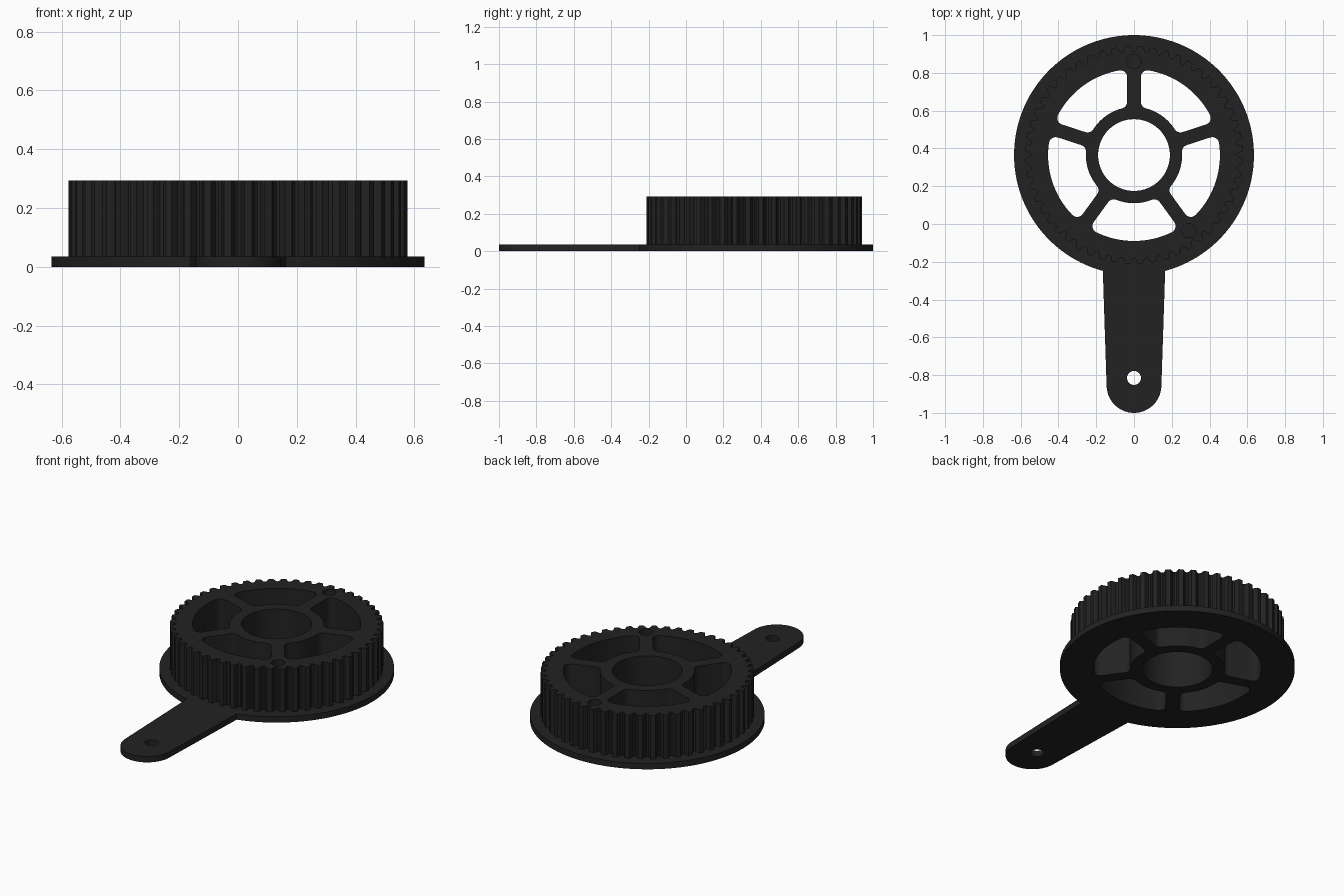
import bpy, bmesh
from math import sin, cos, asin, radians, pi

if "Cube" in bpy.data.objects:
    bpy.data.objects.remove(bpy.data.objects["Cube"])

CY = 0.365                      # wheel centre on y
R_FLANGE, R_TIP, R_ROOT = 0.635, 0.577, 0.545
R_RIM, R_HUB, R_BORE = 0.455, 0.255, 0.19
Z_FLANGE, Z_TOP = 0.035, 0.293
TEETH = 52

black = bpy.data.materials.new("black plastic")
black.diffuse_color = (0.016, 0.016, 0.016, 1)
black.use_nodes = True
black.node_tree.nodes["Principled BSDF"].inputs["Base Color"].default_value = black.diffuse_color


def arc(cx, cy, r, a0, a1, n):
    """Points on an arc, angles in degrees."""
    return [(cx + r * cos(radians(a0 + (a1 - a0) * i / n)),
             cy + r * sin(radians(a0 + (a1 - a0) * i / n))) for i in range(n + 1)]


def circle(cx, cy, r, n):
    return arc(cx, cy, r, 0, 360, n)[:-1]


def window(s, h=0.036, f=0.036):
    """Rounded opening between the spoke at angle s and the next one."""
    ro, ri = R_RIM - f, R_HUB + f
    a = asin((h + f) / ro) * 180 / pi
    b = asin((h + f) / ri) * 180 / pi

    def fillet(r, ang, a0, a1):
        t = radians(s + ang)
        return arc(r * cos(t), CY + r * sin(t), f, s + a0, s + a1, 6)
    return (fillet(ro, a, -90, a)
            + arc(0, CY, R_RIM, s + a, s + 72 - a, 16)[1:-1]
            + fillet(ro, 72 - a, 72 - a, 162)
            + fillet(ri, 72 - b, 162, 252 - b)
            + arc(0, CY, R_HUB, s + 72 - b, s + b, 10)[1:-1]
            + fillet(ri, b, 180 + b, 270))


def plate(name, loops, z0, z1):
    """Solid plate from an outline and its holes."""
    cu = bpy.data.curves.new(name, 'CURVE')
    cu.dimensions, cu.fill_mode, cu.extrude = '2D', 'BOTH', (z1 - z0) / 2
    for pts in loops:
        sp = cu.splines.new('POLY')
        sp.points.add(len(pts) - 1)
        for p, (x, y) in zip(sp.points, pts):
            p.co = (x, y, 0, 1)
        sp.use_cyclic_u = True
    tmp = bpy.data.objects.new(name + "_outline", cu)
    bpy.context.collection.objects.link(tmp)
    dg = bpy.context.evaluated_depsgraph_get()
    me = bpy.data.meshes.new_from_object(tmp.evaluated_get(dg))
    bpy.data.objects.remove(tmp)
    bm = bmesh.new()
    bm.from_mesh(me)
    bmesh.ops.remove_doubles(bm, verts=bm.verts, dist=1e-5)
    bmesh.ops.translate(bm, verts=bm.verts, vec=(0, 0, (z0 + z1) / 2))
    bmesh.ops.recalc_face_normals(bm, faces=bm.faces)
    bm.to_mesh(me)
    bm.free()
    me.materials.clear()
    me.materials.append(black)
    ob = bpy.data.objects.new(name, me)
    bpy.context.collection.objects.link(ob)
    bpy.ops.object.select_all(action='DESELECT')
    ob.select_set(True)
    bpy.context.view_layer.objects.active = ob
    bpy.ops.object.shade_smooth_by_angle(angle=radians(30))


# openings shared by flange and toothed wheel
openings = [circle(0, CY, R_BORE, 64)] + [window(90 + 72 * i) for i in range(5)]

# flange with tapered handle and hanging hole
join = asin(0.165 / R_FLANGE) * 180 / pi
outline = (arc(0, CY, R_FLANGE, -90 + join, 270 - join, 120)
           + arc(0, -0.855, 0.145, 182, 358, 28))
plate("flange_and_handle", [outline, circle(0, -0.815, 0.037, 32)] + openings, 0, Z_FLANGE)

# toothed wheel with rounded grooves and two pin holes
teeth = []
pitch = 360 / TEETH
for i in range(TEETH):
    for k, depth in ((-.5, 0), (-.32, 0), (-.25, .3), (-.15, .82),
                     (0, 1), (.15, .82), (.25, .3), (.32, 0)):
        t = radians(90 + (i + k) * pitch)
        r = R_TIP - (R_TIP - R_ROOT) * depth
        teeth.append((r * cos(t), CY + r * sin(t)))
pins = [circle(0.495 * cos(radians(a)), CY + 0.495 * sin(radians(a)), 0.037, 32)
        for a in (90, -54)]
plate("toothed_wheel", [teeth] + openings + pins, Z_FLANGE, Z_TOP)
